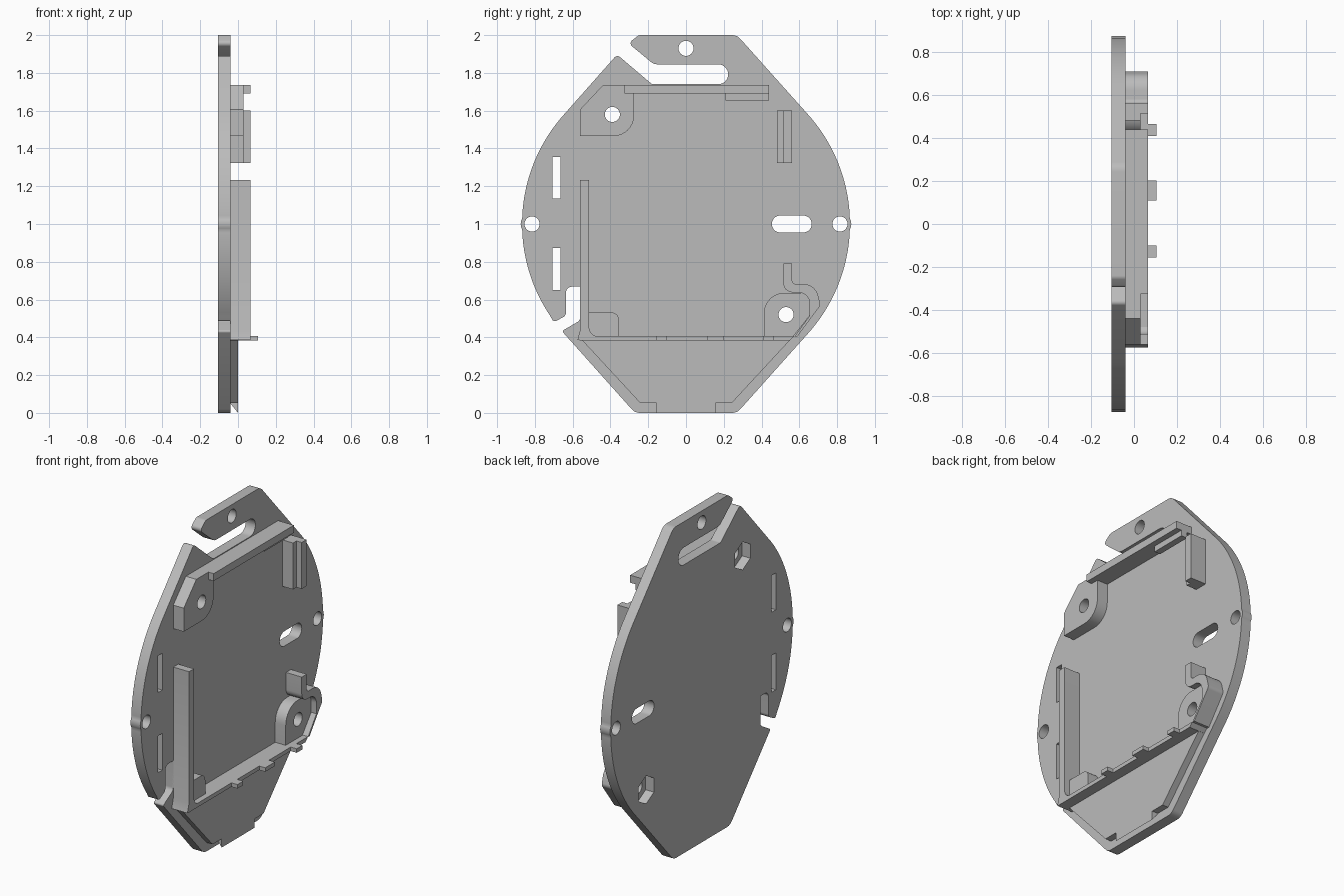
import bpy, bmesh, math
from mathutils import Vector

cube = bpy.data.objects.get("Cube")
if cube:
    bpy.data.objects.remove(cube, do_unlink=True)

grey = bpy.data.materials.new("plain grey")
grey.use_nodes = True
colour = (0.5, 0.5, 0.5, 1)
grey.diffuse_color = colour
grey.node_tree.nodes["Principled BSDF"].inputs["Base Color"].default_value = colour

BACK, FACE, ROOT = -0.105, -0.04, -0.05   # plate back, plate front, buried root of parts
LOW, HIGH, TAB = 0.03, 0.065, 0.105       # heights of the raised parts
parts = []


def arc(cy, cz, r, start, end, n=24):
    angles = [math.radians(start + (end - start) * i / n) for i in range(n + 1)]
    return [(cy + r * math.cos(a), cz + r * math.sin(a)) for a in angles]


def circle(cy, cz, r, n=32, turn=0):
    return arc(cy, cz, r, turn, turn + 360, n)[:-1]


def rect(y0, y1, z0, z1, r=0):
    return [(y0, z0, r), (y1, z0, r), (y1, z1, r), (y0, z1, r)]


def rounded(points):
    """Replace each corner that carries a radius with a tangent arc."""
    out = []
    for i, p in enumerate(points):
        here = Vector(p[:2])
        if len(p) < 3 or p[2] == 0:
            out.append(here)
            continue
        a = (Vector(points[i - 1][:2]) - here).normalized()
        b = (Vector(points[(i + 1) % len(points)][:2]) - here).normalized()
        half = a.angle(b) / 2
        centre = here + (a + b).normalized() * p[2] / math.sin(half)
        first = here + a * p[2] / math.tan(half) - centre
        last = here + b * p[2] / math.tan(half) - centre
        sweep = first.angle(last)
        for k in range(9):
            t = k / 8
            out.append(centre + (first * math.sin((1 - t) * sweep)
                                 + last * math.sin(t * sweep)) / math.sin(sweep))
    return out


def prism(name, outline, lo, hi, holes=(), along_y=False):
    """Extrude a profile with holes along x (profile y, z) or y (profile x, z)."""
    place = (lambda u, v, d: (u, d, v)) if along_y else (lambda u, v, d: (d, u, v))
    bm = bmesh.new()
    for loop in (outline, *holes):
        verts = [bm.verts.new(place(p[0], p[1], lo)) for p in rounded(loop)]
        for i, v in enumerate(verts):
            bm.edges.new((verts[i - 1], v))
    bmesh.ops.triangle_fill(bm, edges=bm.edges[:], use_beauty=True,
                            normal=place(0, 0, 1))
    grown = bmesh.ops.extrude_face_region(bm, geom=bm.faces[:], use_keep_orig=True)
    moved = [g for g in grown["geom"] if isinstance(g, bmesh.types.BMVert)]
    bmesh.ops.translate(bm, verts=moved, vec=place(0, 0, hi - lo))
    bmesh.ops.recalc_face_normals(bm, faces=bm.faces[:])
    mesh = bpy.data.meshes.new(name)
    bm.to_mesh(mesh)
    bm.free()
    mesh.materials.append(grey)
    obj = bpy.data.objects.new(name, mesh)
    bpy.context.collection.objects.link(obj)
    parts.append(obj)


# Base plate: hook and slot at the top, round flanks, notch at lower left
R = 0.868
outline = [(-0.25, 2, 0.03), (-0.305, 1.957, 0.02), (-0.17, 1.845, 0.06),
           (0.223, 1.845, 0.052), (0.223, 1.74, 0.052), (-0.18, 1.74, 0.02),
           (-0.365, 1.897, 0.02)]
outline += arc(0, 1, R, 137.5, 177)
outline += arc(-0.815, 1, 0.06, 150, 210, 8)
outline += arc(0, 1, R, 183, 214)
outline += [(-0.7, 0.48, 0.015), (-0.635, 0.515, 0.03), (-0.635, 0.668, 0.03),
            (-0.56, 0.668), (-0.56, 0.49, 0.03), (-0.657, 0.433, 0.01),
            (-0.27, 0, 0.06), (0.27, 0, 0.06)]
outline += arc(0, 1, R, -42.5, -3)
outline += arc(0.815, 1, 0.06, -30, 30, 8)
outline += arc(0, 1, R, 3, 42.5)
outline += [(0.27, 2, 0.06)]

HOLE = 0.04
upper_screw, lower_screw = (-0.39, 1.58), (0.53, 0.52)
holes = [circle(y, z, HOLE) for y, z in ((-0.815, 1), (0.815, 1), (0, 1.93))]
holes += [circle(*s, 0.085, 6, 30) for s in (upper_screw, lower_screw)]   # nut pockets
holes += [rect(0.455, 0.665, 0.955, 1.045, 0.044)]
holes += [rect(-0.707, -0.665, z, z + 0.222) for z in (0.651, 1.134)]
prism("base_plate", outline, BACK, FACE, holes)

# Screw bosses
prism("upper_boss", [(-0.56, 1.465), (-0.275, 1.465, 0.11), (-0.275, 1.735),
                     (-0.44, 1.735), (-0.56, 1.607)],
      ROOT, LOW, [circle(*upper_screw, HOLE)])
prism("lower_boss", [(0.412, 0.395), (0.412, 0.636, 0.11), (0.655, 0.636, 0.055),
                     (0.655, 0.515), (0.56, 0.395)],
      ROOT, LOW, [circle(*lower_screw, HOLE)])

# Top rail with its lip and catch
prism("top_rail", rect(-0.3, 0.44, 1.69, 1.735), ROOT, LOW)
prism("top_rail_lip", rect(-0.325, 0.44, 1.69, 1.735), LOW - 0.005, HIGH)
prism("top_rail_catch", rect(0.21, 0.44, 1.655, 1.70), -0.01, LOW)

# Stepped bracket at upper right
prism("bracket_step", rect(0.482, 0.52, 1.322, 1.602), ROOT, LOW)
prism("bracket_wall", rect(0.515, 0.562, 1.322, 1.602), ROOT, HIGH)

# Side wall, corner block and bottom shelf
prism("side_wall", [(-0.56, 0.44), (-0.575, 0.385), (-0.45, 0.385), (-0.45, 0.405),
                    (-0.513, 0.405, 0.05), (-0.513, 1.233), (-0.56, 1.233)],
      ROOT, HIGH)
prism("corner_block", [(-0.52, 0.39), (-0.355, 0.39), (-0.355, 0.532, 0.04),
                       (-0.52, 0.532)], ROOT, LOW)
prism("bottom_shelf", [(-0.565, 0.384), (0.55, 0.384), (0.575, 0.408), (-0.565, 0.408)],
      ROOT, HIGH)
for i, (y0, y1) in enumerate(((-0.155, -0.1), (0.11, 0.202), (0.41, 0.465))):
    prism(f"shelf_tab_{i + 1}", rect(y0, y1, 0.384, 0.408), HIGH - 0.01, TAB)

# Curved clip beside the lower boss
prism("curved_clip", [(0.515, 0.79), (0.515, 0.638, 0.05), (0.655, 0.638, 0.06),
                      (0.655, 0.515), (0.575, 0.405), (0.59, 0.405),
                      (0.712, 0.57, 0.03), (0.685, 0.682, 0.08), (0.562, 0.682, 0.02),
                      (0.562, 0.79)], ROOT, HIGH)

# Raised lower panel with a sloped tongue
prism("lower_panel", [(-0.555, 0.39), (-0.243, 0.053), (0.243, 0.053), (0.555, 0.39)],
      ROOT, 0)
prism("panel_tongue", [(FACE, 0.06), (FACE, 0.05), (0, 0), (0, 0.06)],
      -0.155, 0.155, along_y=True)

# Smooth the curved sides, keep edges sharp
bpy.ops.object.select_all(action="DESELECT")
for obj in parts:
    obj.select_set(True)
bpy.context.view_layer.objects.active = parts[0]
bpy.ops.object.shade_smooth_by_angle(angle=math.radians(30))
